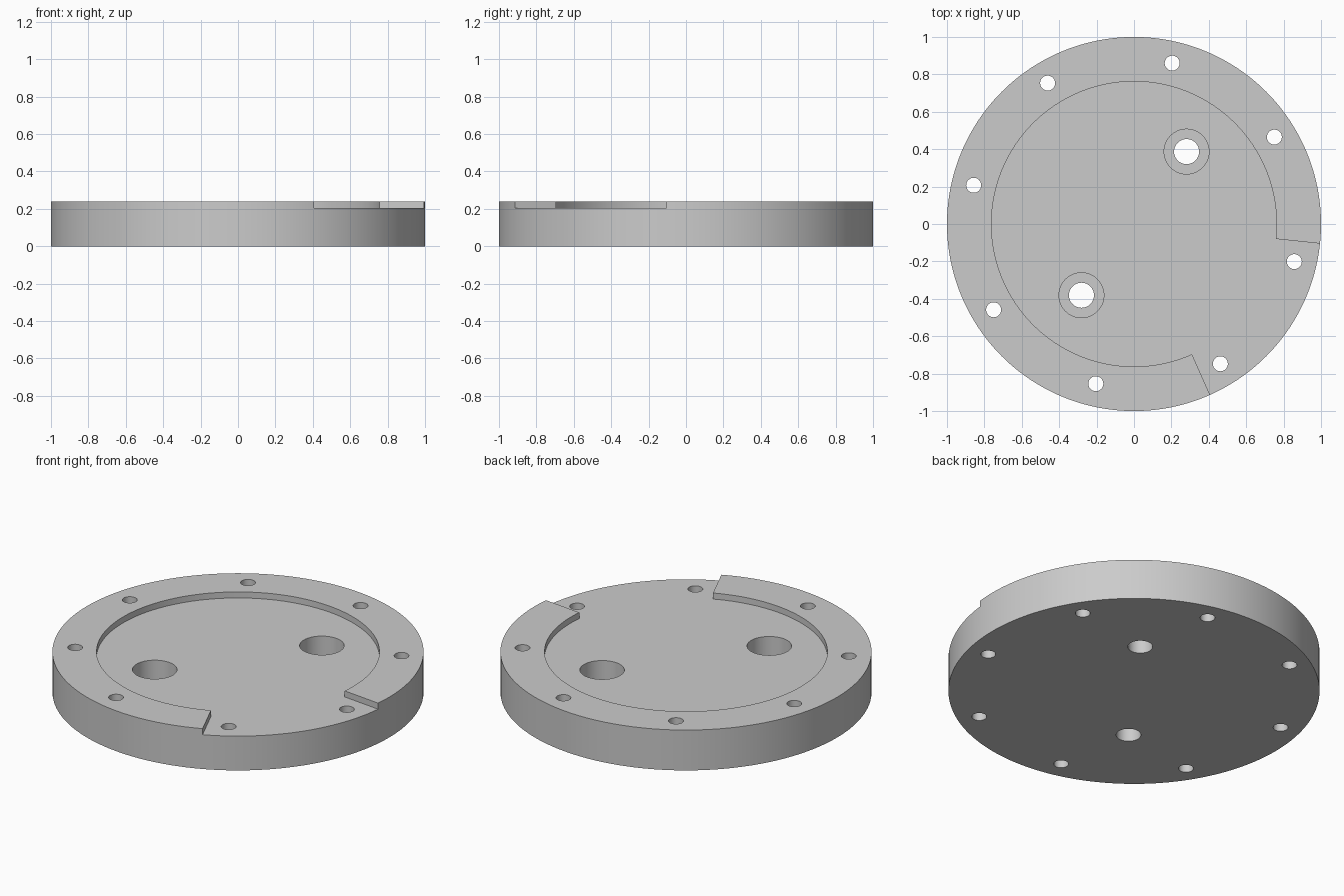
import bpy, bmesh
from math import cos, sin, radians, pi

cube = bpy.data.objects.get("Cube")
if cube:
    bpy.data.objects.remove(cube, do_unlink=True)

HEIGHT, FLOOR = 0.24, 0.204
RIM_INNER = 0.762
GAP_START, GAP_END = -66, -6      # open sector of the raised rim, degrees

grey = bpy.data.materials.new("light_grey")
grey.use_nodes = True
grey.diffuse_color = (0.6, 0.6, 0.6, 1)
grey.node_tree.nodes["Principled BSDF"].inputs["Base Color"].default_value = (0.6, 0.6, 0.6, 1)


def arc(radius, start, end, steps, cx=0, cy=0):
    angles = [radians(start + (end - start) * i / steps) for i in range(steps + 1)]
    return [(cx + radius * cos(a), cy + radius * sin(a)) for a in angles]


def circle(radius, cx=0, cy=0, steps=48):
    return arc(radius, 0, 360, steps, cx, cy)[:-1]


def prism(name, outline, z0, z1):
    """Extrude a flat outline from z0 up to z1."""
    bm = bmesh.new()
    base = bm.faces.new([bm.verts.new((x, y, z0)) for x, y in outline])
    top = bmesh.ops.extrude_face_region(bm, geom=[base])["geom"]
    bmesh.ops.translate(bm, vec=(0, 0, z1 - z0),
                        verts=[v for v in top if isinstance(v, bmesh.types.BMVert)])
    bmesh.ops.recalc_face_normals(bm, faces=bm.faces)
    mesh = bpy.data.meshes.new(name)
    bm.to_mesh(mesh)
    bm.free()
    mesh.materials.append(grey)
    obj = bpy.data.objects.new(name, mesh)
    bpy.context.collection.objects.link(obj)
    return obj


# Round plate
plate = prism("flange_plate", circle(1, steps=192), 0, HEIGHT)

# Recess with an opening through the rim
recess = arc(RIM_INNER, GAP_END, GAP_START + 360, 150) + arc(1.2, GAP_START, GAP_END, 24)
cutters = [prism("recess_cutter", recess, FLOOR, 0.5)]

# Ring of eight bolt holes
for i in range(8):
    a = radians(31.6) + i * pi / 4
    cutters.append(prism("bolt_hole_cutter",
                         circle(0.04, 0.881 * cos(a), 0.881 * sin(a) + 0.003), -0.2, 0.5))

# Two counterbored holes
for side in (1, -1):
    x, y = side * 0.281, side * 0.384 + 0.003
    cutters.append(prism("through_hole_cutter", circle(0.067, x, y), -0.2, 0.5))
    cutters.append(prism("counterbore_cutter", circle(0.12, x, y, 64), 0.08, 0.5))

# Cut, apply and discard the cutters
bpy.context.view_layer.objects.active = plate
for cutter in cutters:
    cutter.hide_render = True
    mod = plate.modifiers.new("cut", "BOOLEAN")
    mod.operation, mod.solver, mod.object = "DIFFERENCE", "EXACT", cutter
    bpy.ops.object.modifier_apply(modifier=mod.name)
    bpy.data.objects.remove(cutter, do_unlink=True)

# Smooth walls with crisp edges
for obj in bpy.context.selected_objects:
    obj.select_set(False)
plate.select_set(True)
bpy.ops.object.shade_smooth_by_angle(angle=radians(30))
